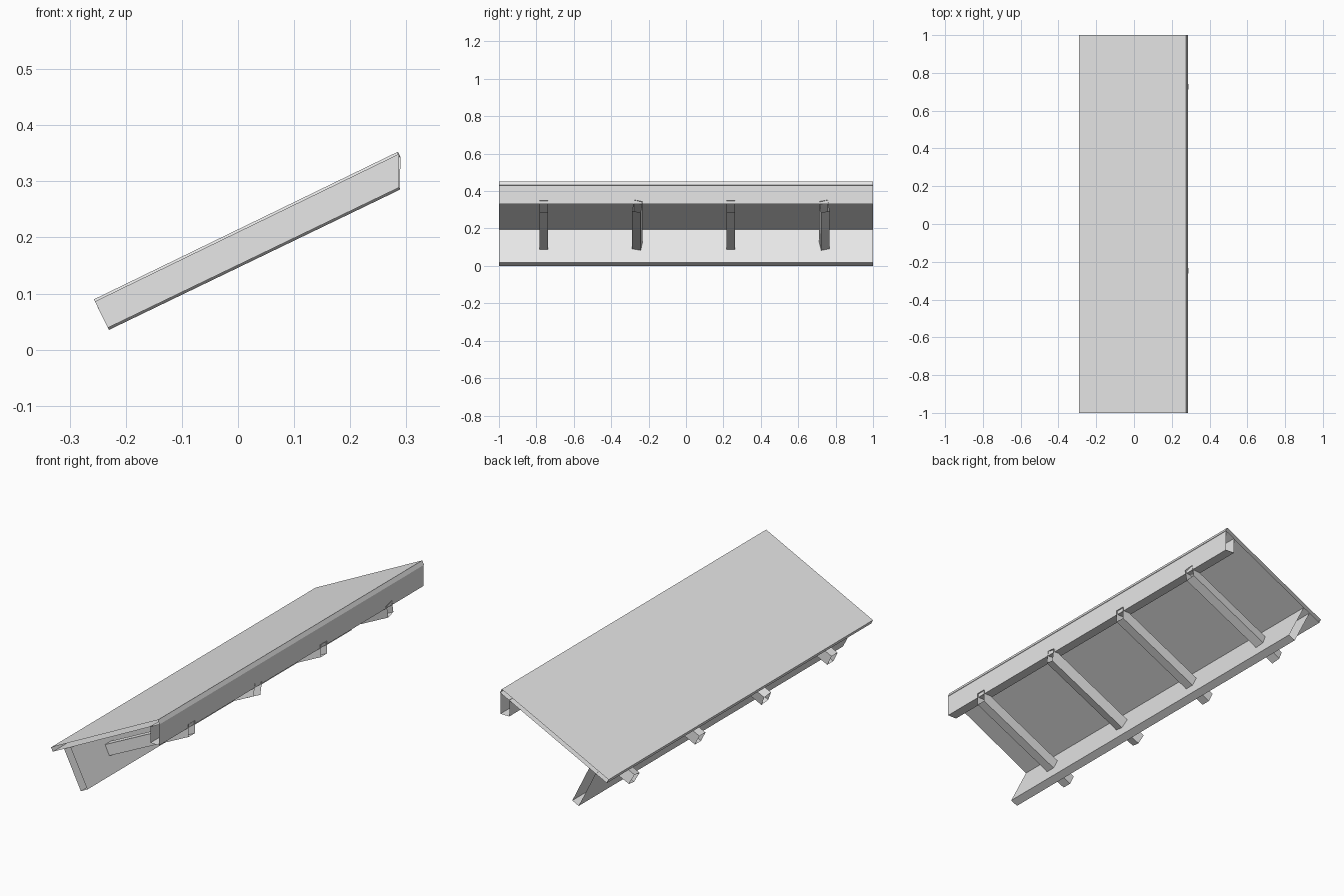
import bpy
import math
from mathutils import Matrix, Vector

cube = bpy.data.objects.get("Cube")
if cube:
    bpy.data.objects.remove(cube, do_unlink=True)

# One plain grey for the whole awning
grey = bpy.data.materials.new("plain_grey")
grey.use_nodes = True
grey.diffuse_color = (0.8, 0.8, 0.8, 1)
grey.node_tree.nodes["Principled BSDF"].inputs["Base Color"].default_value = (0.8, 0.8, 0.8, 1)

PITCH = math.radians(26.5)
ALONG = Vector((math.cos(PITCH), 0, math.sin(PITCH)))   # up the slope
DOWN = Vector((math.sin(PITCH), 0, -math.cos(PITCH)))   # square to the slope


def sleeve(name, ring_a, ring_b):
    """Hollow four-sided board with open ends, skinned between two rings."""
    n = len(ring_a)
    centre = sum((Vector(p) for p in ring_a + ring_b), Vector()) / (2 * n)
    verts = [Vector(p) for p in ring_a + ring_b]
    faces = []
    for i in range(n):
        j = (i + 1) % n
        face = [i, j, n + j, n + i]
        mid = sum((verts[k] for k in face), Vector()) / 4
        normal = (verts[face[1]] - verts[face[0]]).cross(verts[face[3]] - verts[face[0]])
        faces.append(face if normal.dot(mid - centre) > 0 else face[::-1])
    mesh = bpy.data.meshes.new(name)
    mesh.from_pydata(verts, [], faces)
    mesh.materials.append(grey)
    obj = bpy.data.objects.new(name, mesh)
    bpy.context.collection.objects.link(obj)
    return obj


def long_board(name, profile):
    """Board running the full width along y from an x-z profile."""
    return sleeve(name, [(p[0], -1, p[2]) for p in profile],
                  [(p[0], 1, p[2]) for p in profile])


# Sloping roof panel
low = Vector((-0.29, 0, 0.168))
high = low + ALONG * 0.632
thick = DOWN * 0.021
long_board("roof_panel", [low, high, high + thick, low + thick])

# Low board, square to the panel
foot = Vector((-0.132, 0, 0))
step = ALONG * 0.038
rise = DOWN * -0.2
long_board("lower_board", [foot, foot + step, foot + step + rise, foot + rise])

# Upright beam under the high edge, its top following the slope
long_board("upper_beam", [(0.236, 0, 0.33), (0.283, 0, 0.33),
                          (0.283, 0, 0.432), (0.236, 0, 0.409)])

# Rafters through the low board, every other one rolled out of true
ROLL = math.radians(12)
pivot = Vector((0.02, 0, 0.19))
for i, (y, roll) in enumerate([(-0.76, 0), (-0.26, -ROLL), (0.24, 0), (0.74, ROLL)]):
    turn = Matrix.Translation(Vector((0, y, 0)) + pivot) @ Matrix.Rotation(roll, 4, ALONG)

    def ring(top, bottom):
        pts = [(top[0], -0.023, top[1]), (top[0], 0.023, top[1]),
               (bottom[0], 0.023, bottom[1]), (bottom[0], -0.023, bottom[1])]
        return [turn @ (Vector(p) - pivot) for p in pts]

    sleeve(f"rafter_{i + 1}", ring((-0.255, 0.086), (-0.232, 0.039)),
           ring((0.287, 0.349), (0.287, 0.289)))
